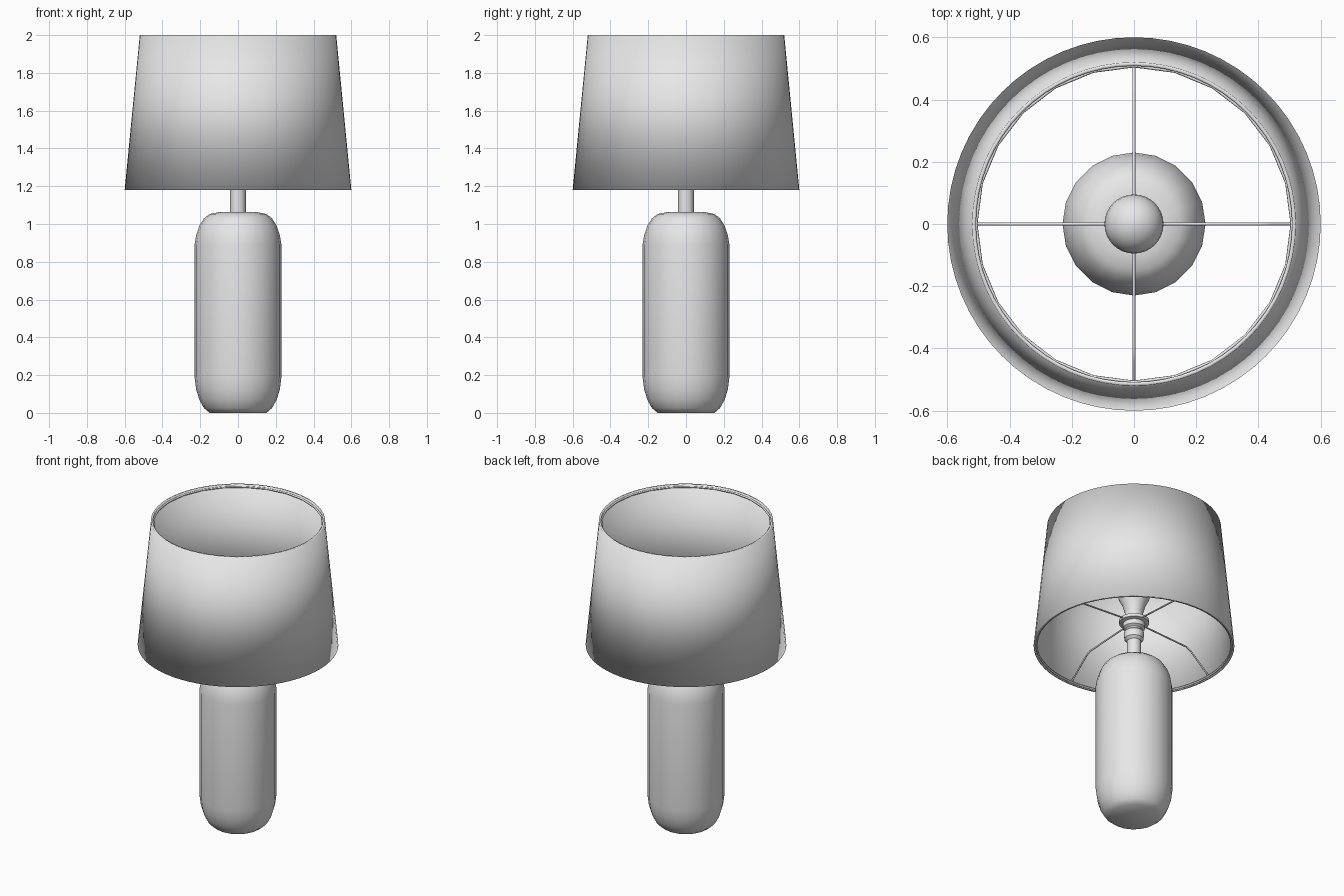
import bpy, bmesh, math
from mathutils import Vector

old = bpy.data.objects.get("Cube")
if old:
    bpy.data.objects.remove(old, do_unlink=True)

grey = bpy.data.materials.new("plain grey")
grey.use_nodes = True
grey.diffuse_color = (0.8, 0.8, 0.8, 1)
grey.node_tree.nodes["Principled BSDF"].inputs["Base Color"].default_value = (0.8, 0.8, 0.8, 1)


def lathe(name, profile, sides, closed=False, sharp=None):
    """Spin (radius, height) points about z; open profiles get flat end caps."""
    bm = bmesh.new()
    rings = []
    for r, z in profile:
        rings.append([bm.verts.new((r * math.cos(a), r * math.sin(a), z))
                      for a in (2 * math.pi * i / sides for i in range(sides))])
    pairs = list(zip(rings, rings[1:]))
    if closed:
        pairs.append((rings[-1], rings[0]))
    else:
        bm.faces.new(rings[0])
        bm.faces.new(rings[-1])
    for low, high in pairs:
        for i in range(sides):
            j = (i + 1) % sides
            bm.faces.new((low[i], low[j], high[j], high[i]))
    bmesh.ops.recalc_face_normals(bm, faces=bm.faces)
    for f in bm.faces:
        f.smooth = True
    mesh = bpy.data.meshes.new(name)
    bm.to_mesh(mesh)
    bm.free()
    mesh.materials.append(grey)
    ob = bpy.data.objects.new(name, mesh)
    bpy.context.collection.objects.link(ob)
    if sharp:
        bpy.ops.object.select_all(action='DESELECT')
        ob.select_set(True)
        bpy.context.view_layer.objects.active = ob
        bpy.ops.object.shade_smooth_by_angle(angle=math.radians(sharp))
    return ob


def wire(name, points, radius):
    """Thin round rod through the points."""
    curve = bpy.data.curves.new(name, 'CURVE')
    curve.dimensions = '3D'
    curve.bevel_depth = radius
    curve.bevel_resolution = 2
    curve.use_fill_caps = True
    spline = curve.splines.new('POLY')
    spline.points.add(len(points) - 1)
    for p, co in zip(spline.points, points):
        p.co = (*co, 1)
    curve.materials.append(grey)
    ob = bpy.data.objects.new(name, curve)
    bpy.context.collection.objects.link(ob)
    return ob


def ring(name, radius, z, thick, sides):
    """Wire hoop with a round section."""
    section = [(radius + thick * math.cos(a), z + thick * math.sin(a))
               for a in (math.pi * k / 4 for k in range(8))]
    return lathe(name, section, sides, closed=True)


# Pill-shaped base
lathe("base", [(0.15, 0), (0.18, 0.025), (0.205, 0.07), (0.222, 0.125), (0.23, 0.19),
               (0.23, 0.89), (0.222, 0.94), (0.205, 0.99), (0.18, 1.03), (0.15, 1.053),
               (0.10, 1.063)], 20)

# Stem and lamp holder
lathe("stem", [(0.042, 1.05), (0.042, 1.24)], 16, sharp=40)
lathe("socket", [(0.042, 1.21), (0.058, 1.225), (0.06, 1.27), (0.05, 1.28),
                 (0.05, 1.29), (0.066, 1.30), (0.066, 1.33), (0.09, 1.335),
                 (0.09, 1.355), (0.055, 1.36), (0.055, 1.40)], 24, sharp=40)

# Bulb: narrow neck flowing into a globe
globe = [(0.095 * math.cos(a), 1.53 + 0.095 * math.sin(a))
         for a in (math.radians(d) for d in range(-15, 90, 15))]
lathe("bulb", [(0.05, 1.38), (0.055, 1.41), (0.07, 1.46)] + globe + [(0.004, 1.625)], 32)

# Tapered shade, a thin shell smoothed across its rims
lathe("shade", [(0.6, 1.18), (0.52, 2.0), (0.508, 2.0), (0.588, 1.18)], 64, closed=True)

# Wire hoops inside the rims
ring("top_hoop", 0.509, 1.985, 0.006, 24)
ring("bottom_hoop", 0.583, 1.188, 0.006, 48)

# Four bent arms carrying the shade
for i, label in enumerate(("left", "back", "right", "front")):
    a = i * math.pi / 2
    out = Vector((math.cos(a), math.sin(a), 0))
    wire(label + "_arm", [out * r + Vector((0, 0, z)) for r, z in
                          ((0.05, 1.345), (0.41, 1.325), (0.44, 1.31), (0.583, 1.188))], 0.005)
